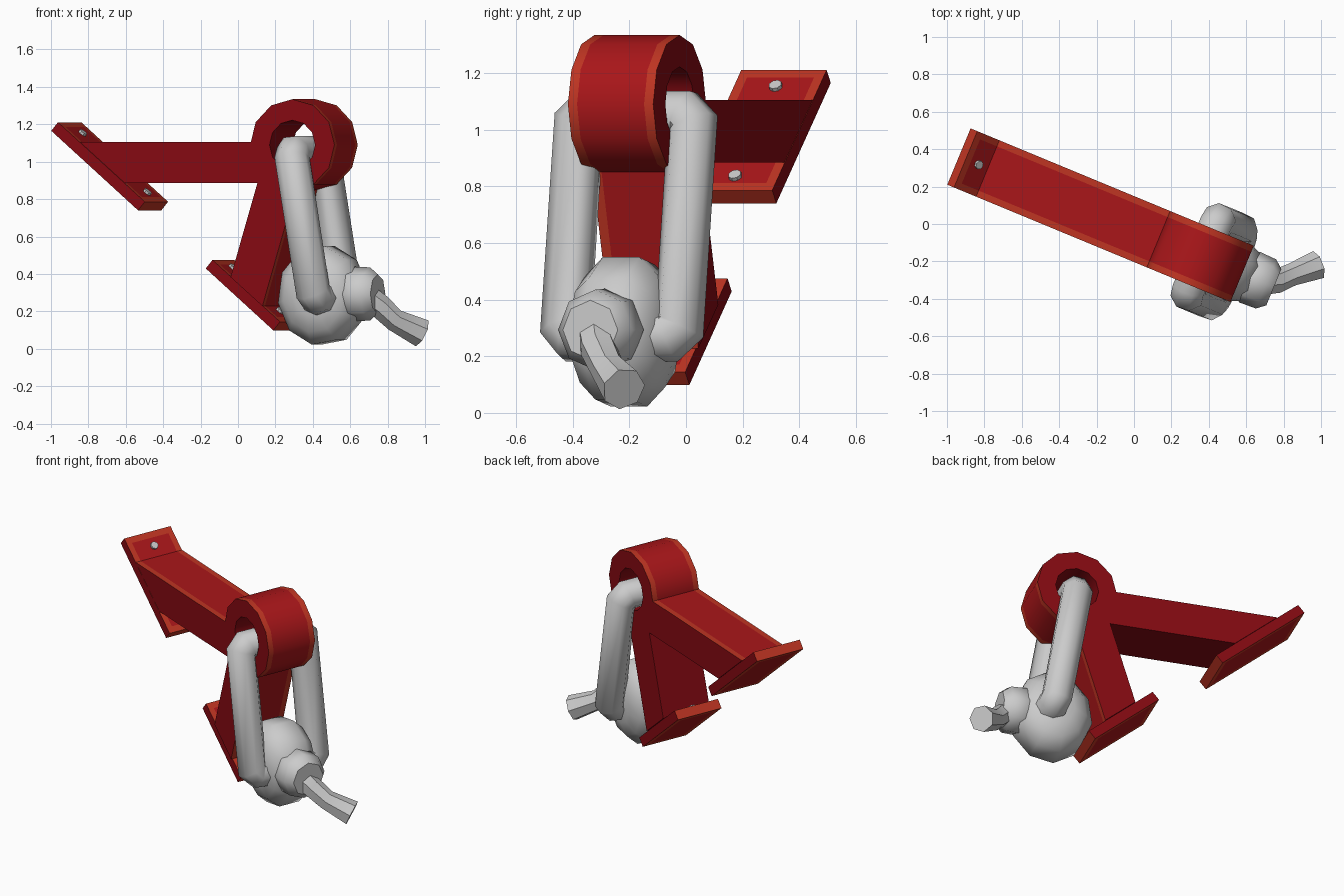
import bpy, bmesh
from math import radians, sin, cos, pi
from mathutils import Matrix, Vector

if "Cube" in bpy.data.objects:
    bpy.data.objects.remove(bpy.data.objects["Cube"])

TURN = Matrix.Rotation(radians(-22.5), 4, 'Z')   # whole model is turned about z
V0, V1, RIM = -0.188, 0.138, 0.035               # bracket width and rim strip


def material(name, colour):
    m = bpy.data.materials.new(name)
    m.diffuse_color = (*colour, 1)
    m.use_nodes = True
    m.node_tree.nodes["Principled BSDF"].inputs["Base Color"].default_value = m.diffuse_color
    return m


RED = material("red_paint", (0.40, 0.008, 0.010))
ORANGE = material("worn_edge", (0.52, 0.035, 0.016))
DARK = material("dark_red_paint", (0.24, 0.003, 0.006))


def finish(name, bm, mats=(), angle=35, world=False):
    bmesh.ops.recalc_face_normals(bm, faces=bm.faces)
    me = bpy.data.meshes.new(name)
    bm.to_mesh(me)
    bm.free()
    for m in mats:
        me.materials.append(m)
    ob = bpy.data.objects.new(name, me)
    bpy.context.collection.objects.link(ob)
    if not world:
        ob.matrix_world = TURN
    bpy.ops.object.select_all(action='DESELECT')
    ob.select_set(True)
    bpy.context.view_layer.objects.active = ob
    bpy.ops.object.shade_smooth_by_angle(angle=radians(angle))
    return ob


def prism(name, outline, solid=(), dark=(), hole=None, inset=0.0):
    """Side profile (u, z) extruded over the width, with rim strips; solid
    segments are rim coloured all the way across, dark ones dark red."""
    bm = bmesh.new()
    v0, v1 = V0 + inset, V1 - inset
    stations = (v0, v0 + RIM, v1 - RIM, v1)
    n = len(outline)
    rows = [[bm.verts.new((u, v, z)) for u, z in outline] for v in stations]
    caps = []
    for k in range(3):
        for i in range(n):
            j = (i + 1) % n
            f = bm.faces.new((rows[k][i], rows[k][j], rows[k + 1][j], rows[k + 1][i]))
            f.material_index = 2 if i in dark else int(k != 1 or i in solid)
    if hole:
        inner = [[bm.verts.new((u, v, z)) for u, z in hole] for v in (v0, v1)]
        for i in range(n):
            j = (i + 1) % n
            caps.append(bm.faces.new((inner[0][i], inner[0][j], inner[1][j], inner[1][i])))
            for out, inn in ((rows[0], inner[0]), (rows[3], inner[1])):
                caps.append(bm.faces.new((out[i], out[j], inn[j], inn[i])))
    else:
        caps += [bm.faces.new(rows[0]), bm.faces.new(rows[3])]
    for f in caps:
        f.material_index = 2
    return finish(name, bm, (RED, ORANGE, DARK))


def tube(name, path, radii, sides=8, angle=50, world=False):
    """Loft round sections along a path."""
    bm = bmesh.new()
    pts = [Vector(p) for p in path]
    dirs = [(b - a).normalized() for a, b in zip(pts, pts[1:])]
    side, last, rows = dirs[0].orthogonal().normalized(), dirs[0], []
    for i, p in enumerate(pts):
        t = (dirs[max(i - 1, 0)] + dirs[min(i, len(dirs) - 1)]).normalized()
        side = last.rotation_difference(t) @ side
        last = t
        up = t.cross(side)
        rows.append([bm.verts.new(p + radii[i] * (side * cos(a) + up * sin(a)))
                     for a in (2 * pi * k / sides for k in range(sides))])
    for a, b in zip(rows, rows[1:]):
        for i in range(sides):
            j = (i + 1) % sides
            bm.faces.new((a[i], a[j], b[j], b[i]))
    bm.faces.new(rows[0])
    bm.faces.new(rows[-1])
    return finish(name, bm, (), angle, world)


# Ring at the head of the bracket
def circle(r):
    return [(0.392 + r * sin(2 * pi * k / 12), 1.09 + r * cos(2 * pi * k / 12)) for k in range(12)]


prism("bracket_ring", circle(0.244), hole=circle(0.132))

# Two arms reaching from the ring to the mounting plates
prism("upper_arm", [(-0.836, 1.105), (0.2, 1.105), (0.285, 0.885), (-0.576, 0.885)], dark=(1, 2, 3))
prism("lower_arm", [(0.035, 0.383), (0.21, 0.95), (0.416, 0.87), (0.219, 0.228)], dark=(0, 1, 3))


# Sloped mounting plates, each with two bolts
def plate(name, start, length, bolts, inset=0.0):
    along = Vector((0.763, -0.646))
    normal = Vector((0.646, 0.763))
    a, t = Vector(start), normal * 0.06
    e = along * 0.04
    b = a + along * length
    prism(name, [a, a + e, b - e, b, b - t, b - e - t, a + e - t, a - t],
          solid=(0, 2, 3, 4, 6, 7), inset=inset)
    for i, d in enumerate(bolts):
        p = a + along * d
        ends = [p - normal * 0.01, p + normal * 0.014]
        tube(f"{name}_bolt_{i + 1}", [(q.x, -0.025, q.y) for q in ends], (0.024, 0.024), angle=35)


plate("upper_plate", (-0.964, 1.211), 0.658, (0.095, 0.585))
plate("lower_plate", (-0.074, 0.475), 0.512, (0.067, 0.427), inset=0.01)

# Shackle: one half listed, the other half mirrored across the width
MID = -0.022
c = 0.035
half = [(0.555, 0.09, 0.272), (0.545, 0.217 - c, 0.27), (0.533, 0.217, 0.27 + c),
        (0.412, 0.217, 1.055 - c), (0.406, 0.217 - c, 1.053)]
path = [(u, MID + v, z) for u, v, z in half] + [(u, MID - v, z) for u, v, z in reversed(half)]
tube("shackle", path, [0.094] * len(path))

# Swivel body, slightly squashed front to back
stations = [(-0.175, 0.11), (-0.14, 0.2), (-0.07, 0.267), (0.07, 0.267), (0.14, 0.2), (0.175, 0.11)]
body = tube("swivel_body", [(0.503, -0.025 + v, 0.286) for v, _ in stations],
            [r for _, r in stations], sides=10)
for v in body.data.vertices:
    v.co.x = 0.503 + (v.co.x - 0.503) * 0.88

# Collar on the outer side of the body
tube("swivel_collar", [(u, -0.026, 0.293) for u in (0.62, 0.68, 0.775, 0.82)],
     (0.1, 0.146, 0.142, 0.105))

# Bent tail ending in a flared tip
tube("bent_tail", [(0.69, -0.315, 0.275), (0.755, -0.31, 0.23), (0.835, -0.275, 0.155), (0.98, -0.22, 0.085)],
     (0.07, 0.066, 0.062, 0.079), sides=7, world=True)
